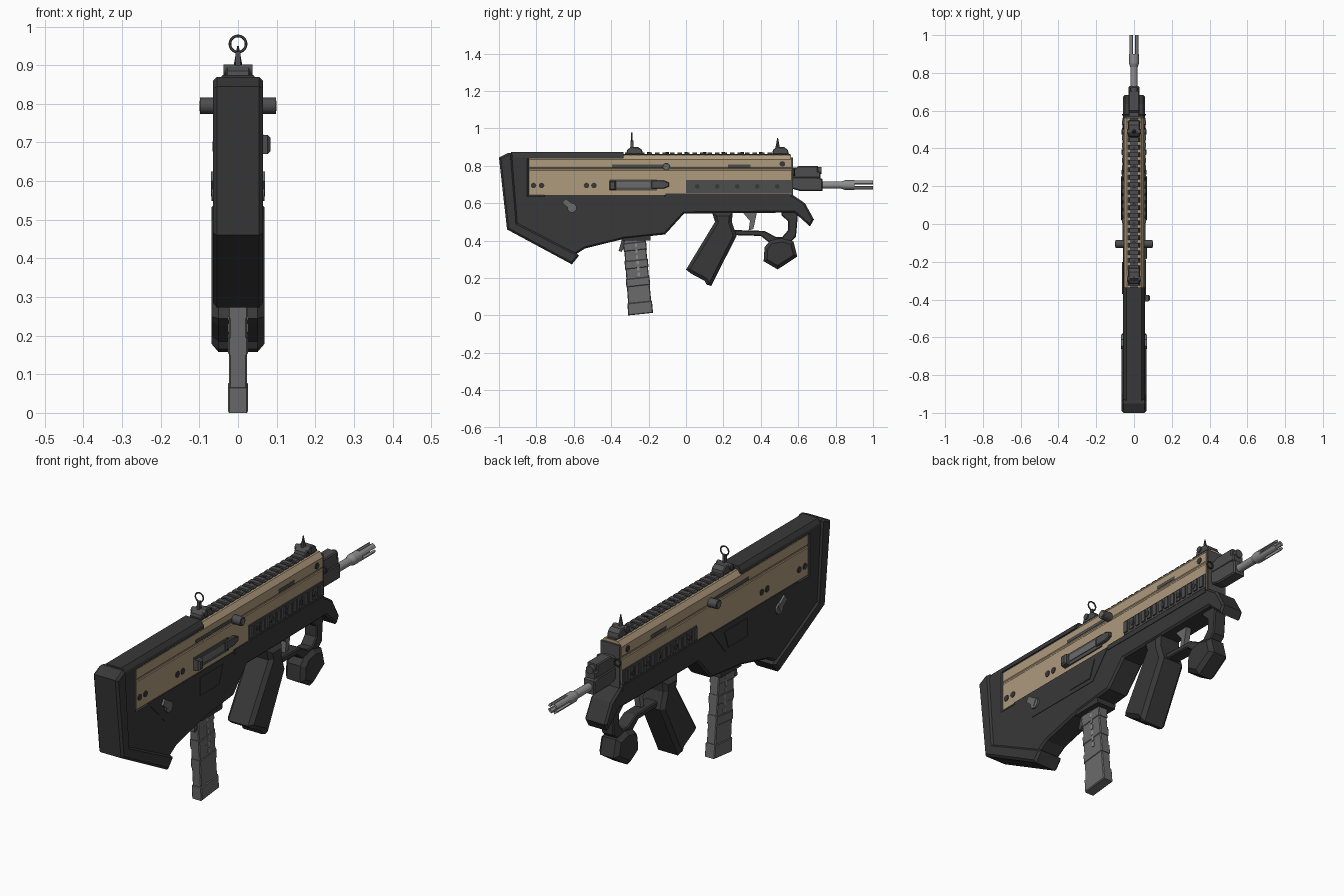
import bpy, bmesh, math
from mathutils import Matrix, Vector

if "Cube" in bpy.data.objects:
    bpy.data.objects.remove(bpy.data.objects["Cube"])


def mat(name, r, g, b):
    m = bpy.data.materials.new(name)
    m.diffuse_color = (r, g, b, 1)
    m.use_nodes = True
    m.node_tree.nodes["Principled BSDF"].inputs["Base Color"].default_value = m.diffuse_color
    return m


BLACK = mat("matte_black", 0.040, 0.040, 0.040)
TAN = mat("tan", 0.43, 0.325, 0.205)
RAIL = mat("dark_grey", 0.075, 0.075, 0.075)
GREY = mat("mid_grey", 0.145, 0.145, 0.145)
STEEL = mat("steel_grey", 0.27, 0.27, 0.27)


def finish(bm, name, m, smooth=False):
    bmesh.ops.recalc_face_normals(bm, faces=bm.faces)
    me = bpy.data.meshes.new(name)
    bm.to_mesh(me)
    bm.free()
    me.materials.append(m)
    if smooth:
        for p in me.polygons:
            p.use_smooth = len(p.vertices) == 4
    ob = bpy.data.objects.new(name, me)
    bpy.context.collection.objects.link(ob)
    return ob


def prism(name, pts, x0, x1, m, bevel=0.0):
    """Side profile of (y, z) points extruded across x, rims optionally chamfered."""
    bm = bmesh.new()
    f = bm.faces.new([bm.verts.new((x0, y, z)) for y, z in pts])
    r = bmesh.ops.extrude_face_region(bm, geom=[f])
    bmesh.ops.translate(bm, vec=(x1 - x0, 0, 0),
                        verts=[v for v in r["geom"] if isinstance(v, bmesh.types.BMVert)])
    if bevel:
        rim = [e for e in bm.edges if abs(e.verts[0].co.x - e.verts[1].co.x) < 1e-6]
        bmesh.ops.bevel(bm, geom=rim, offset=bevel, segments=1, affect='EDGES', profile=0.5)
    return finish(bm, name, m)


def section(name, pts, y0, y1, m):
    """Cross-section of (x, z) points extruded along y."""
    bm = bmesh.new()
    a = [bm.verts.new((x, y0, z)) for x, z in pts]
    b = [bm.verts.new((x, y1, z)) for x, z in pts]
    bm.faces.new(a)
    bm.faces.new(b)
    for i in range(len(a)):
        j = (i + 1) % len(a)
        bm.faces.new((a[i], a[j], b[j], b[i]))
    return finish(bm, name, m)


def box(name, x0, x1, y0, y1, z0, z1, m):
    return prism(name, [(y0, z0), (y1, z0), (y1, z1), (y0, z1)], x0, x1, m)


def rod(name, p, q, r, m, n=16, r2=None):
    p, q = Vector(p), Vector(q)
    bm = bmesh.new()
    rot = (q - p).to_track_quat('Z', 'Y').to_matrix().to_4x4()
    bmesh.ops.create_cone(bm, cap_ends=True, segments=n, radius1=r, radius2=r if r2 is None else r2,
                          depth=(q - p).length, matrix=Matrix.Translation((p + q) / 2) @ rot)
    return finish(bm, name, m, n > 8)


def ring(name, c, R, r, m):
    bpy.ops.mesh.primitive_torus_add(major_segments=20, minor_segments=6, major_radius=R,
                                     minor_radius=r, location=c, rotation=(math.pi / 2, 0, 0))
    ob = bpy.context.object
    ob.name = name
    ob.data.materials.append(m)


# main black shell
prism("lower_body", [(-.945, .85), (-.84, .85), (-.84, .645), (.57, .645), (.636, .60), (.684, .513),
                     (.663, .476), (.58, .55), (-.01, .545), (-.112, .433), (-.33, .41), (-.54, .358),
                     (-.60, .32), (-.92, .48)], -.057, .057, BLACK, .009)
# butt pad and cheek cover
prism("butt_pad", [(-1, .845), (-.957, .46), (-.61, .273), (-.572, .32), (-.59, .335), (-.90, .495),
                   (-.93, .868), (-.95, .87)], -.065, .065, BLACK, .01)
section("cheek_cover", [(-.057, .84), (.057, .84), (.054, .855), (.04, .875), (-.04, .875), (-.054, .855)],
        -.935, -.335, BLACK)

# tan receiver
section("receiver", [(-.054, .645), (.054, .645), (.054, .775), (.051, .779), (.051, .786), (.054, .79),
                     (.054, .835), (.036, .858), (-.036, .858), (-.054, .835), (-.054, .79),
                     (-.051, .786), (-.051, .779), (-.054, .775)], -.84, .562, TAN)
box("receiver_front_plate", -.05, .05, .56, .572, .64, .845, RAIL)

# top rail with teeth
box("top_rail", -.022, .022, -.335, .56, .85, .864, RAIL)
for i in range(22):
    y = -.325 + i * .04
    section("top_rail_tooth", [(-.026, .858), (.026, .858), (.031, .864), (.025, .872), (-.025, .872),
                               (-.031, .864)], y, y + .024, RAIL)
for i in range(8):
    rod("top_rail_screw", (0, -.2 + i * .1, .864), (0, -.2 + i * .1, .873), .009, BLACK, 8)

# parts found on both sides
for s in (-1, 1):
    box("side_rail", s * .05, s * .058, 0, .562, .655, .725, RAIL)
    for i in range(14):
        y = .005 + i * .04
        prism("side_rail_tooth", [(y, .664), (y + .024, .664), (y + .024, .718), (y, .718)],
              s * .057, s * .064, RAIL)
    for i in range(5):
        y = .06 + i * .107
        rod("side_rail_screw", (s * .058, y, .69), (s * .066, y, .69), .013, BLACK, 8)
    box("handguard_lip", s * .045, s * .06, -.11, .56, .628, .652, BLACK)
    for y, z in ((-.815, .695), (-.772, .695), (-.532, .695), (-.492, .695), (.515, .81)):
        rod("receiver_pin", (s * .05, y, z), (s * .057, y, z), .015, BLACK, 12)
    box("handle_slot", s * .05, s * .0555, -.395, -.10, .79, .806, RAIL)
    box("front_slot", s * .05, s * .0555, .225, .345, .792, .808, RAIL)
    rod("charging_handle", (s * .05, -.105, .795), (s * .098, -.105, .795), .021, RAIL, 12)
    rod("charging_handle_tip", (s * .097, -.105, .795), (s * .1, -.105, .795), .013, GREY, 12)
    # raised lower cheek panel and magazine well panel
    prism("cheek_panel", [(-.76, .645), (-.635, .515), (-.215, .515), (-.11, .645)],
          s * .054, s * .0595, BLACK)
    prism("well_panel", [(-.37, .535), (-.23, .535), (-.20, .62), (-.37, .62)], s * .058, s * .063, BLACK)
    # selector lever
    rod("selector_hub", (s * .056, -.61, .575), (s * .068, -.61, .575), .026, GREY, 10)
    prism("selector_lever", [(-.61, .56), (-.595, .59), (-.645, .625), (-.662, .60)],
          s * .058, s * .07, GREY)
    ring("sling_loop", (s * .045, .578, .765), .016, .004, BLACK)

# ejection port, bolt and deflector on the right side
box("port_frame", .05, .06, -.41, -.155, .668, .728, RAIL)
box("bolt_face", .055, .063, -.375, -.19, .685, .714, GREY)
prism("case_deflector", [(-.41, .67), (-.375, .67), (-.375, .72), (-.41, .72)], .055, .084, RAIL, .007)
prism("port_latch", [(-.185, .678), (-.12, .678), (-.09, .69), (-.09, .71), (-.12, .722), (-.185, .722)],
      .05, .068, RAIL, .004)

# pistol grip, guard, trigger and fore grip
prism("pistol_grip", [(.14, .55), (.155, .50), (.0, .245), (.025, .225), (.10, .185), (.11, .165),
                      (.135, .158), (.27, .425), (.245, .50), (.25, .55)], -.068, .068, BLACK, .017)
prism("trigger_guard", [(.51, .56), (.60, .56), (.588, .42), (.55, .385), (.45, .385), (.40, .425),
                        (.24, .43), (.25, .457), (.42, .452), (.48, .42), (.515, .42), (.545, .455),
                        (.545, .505), (.51, .535)], -.032, .032, BLACK, .005)
prism("fore_grip", [(.42, .365), (.45, .40), (.51, .412), (.575, .395), (.595, .315), (.49, .246),
                    (.415, .29)], -.052, .052, BLACK, .018)
prism("trigger", [(.30, .555), (.38, .555), (.36, .462), (.335, .455), (.342, .505)], -.014, .014, GREY)


# magazine
def mag_y(z):
    return -.305 - .03 * z / .42, -.18 - .04 * z / .42


def mag_part(name, z0, z1, w, grow, m):
    a, b = mag_y(z0), mag_y(z1)
    prism(name, [(a[0] - grow, z0), (a[1] + grow, z0 + .014), (b[1] + grow, z1 + .014),
                 (b[0] - grow, z1)], -w, w, m, .004)


mag_part("magazine", .005, .45, .023, 0, GREY)
mag_part("magazine_base", 0, .065, .0265, .004, GREY)
for k in range(3):
    mag_part("magazine_band", .15 + k * .095, .195 + k * .095, .0255, .003, GREY)
for k in range(7):
    z = .21 + k * .031
    y = -.252 - (z - .21) * .1
    box("magazine_window", -.0262, .0262, y - .006, y + .006, z, z + .021, STEEL)
prism("magazine_catch", [(-.32, .42), (-.345, .40), (-.36, .345), (-.345, .34), (-.32, .38)],
      -.02, .02, RAIL)
section("magazine_well_collar", [(-.05, .40), (.05, .40), (.054, .46), (-.054, .46)], -.345, -.19, BLACK)

# folding sights
for name, y, d in (("rear_sight", -.275, 1), ("front_sight", .505, -1)):
    prism(name + "_base", [(y - .045, .862), (y - .04, .885), (y - .02, .9), (y + .02, .9),
                           (y + .04, .885), (y + .045, .862)], -.031, .031, RAIL, .004)
    rod(name + "_knob", (-.037, y - .015, .888), (.037, y - .015, .888), .014, RAIL, 10)
box("rear_sight_post", -.006, .006, -.298, -.282, .89, .936, RAIL)
ring("rear_sight_ring", (0, -.29, .955), .021, .0035, RAIL)
rod("front_sight_post", (0, .49, .89), (0, .49, .95), .013, RAIL, 8, .002)

# gas block, barrel and muzzle
prism("gas_block", [(.56, .735), (.72, .735), (.72, .765), (.705, .77), (.705, .80), (.60, .80),
                    (.59, .79), (.56, .79)], -.028, .028, RAIL, .005)
rod("gas_plug", (0, .70, .775), (0, .725, .775), .02, RAIL, 10)
prism("barrel_block", [(.56, .68), (.61, .665), (.73, .665), (.73, .73), (.70, .74), (.56, .74)],
      -.03, .03, RAIL, .006)
rod("barrel", (0, .5, .697), (0, .86, .697), .019, STEEL)
rod("muzzle_collar", (0, .83, .697), (0, .85, .697), .019, STEEL, 16, .026)
rod("muzzle_body", (0, .85, .697), (0, .90, .697), .026, STEEL)
for k in range(4):
    arc = []
    for r, angs in ((.026, (-28, 0, 28)), (.015, (28, 0, -28))):
        for a in angs:
            t = math.radians(a + 45 + 90 * k)
            arc.append((r * math.cos(t), .697 + r * math.sin(t)))
    section("muzzle_prong", arc, .89, 1.0, STEEL)
